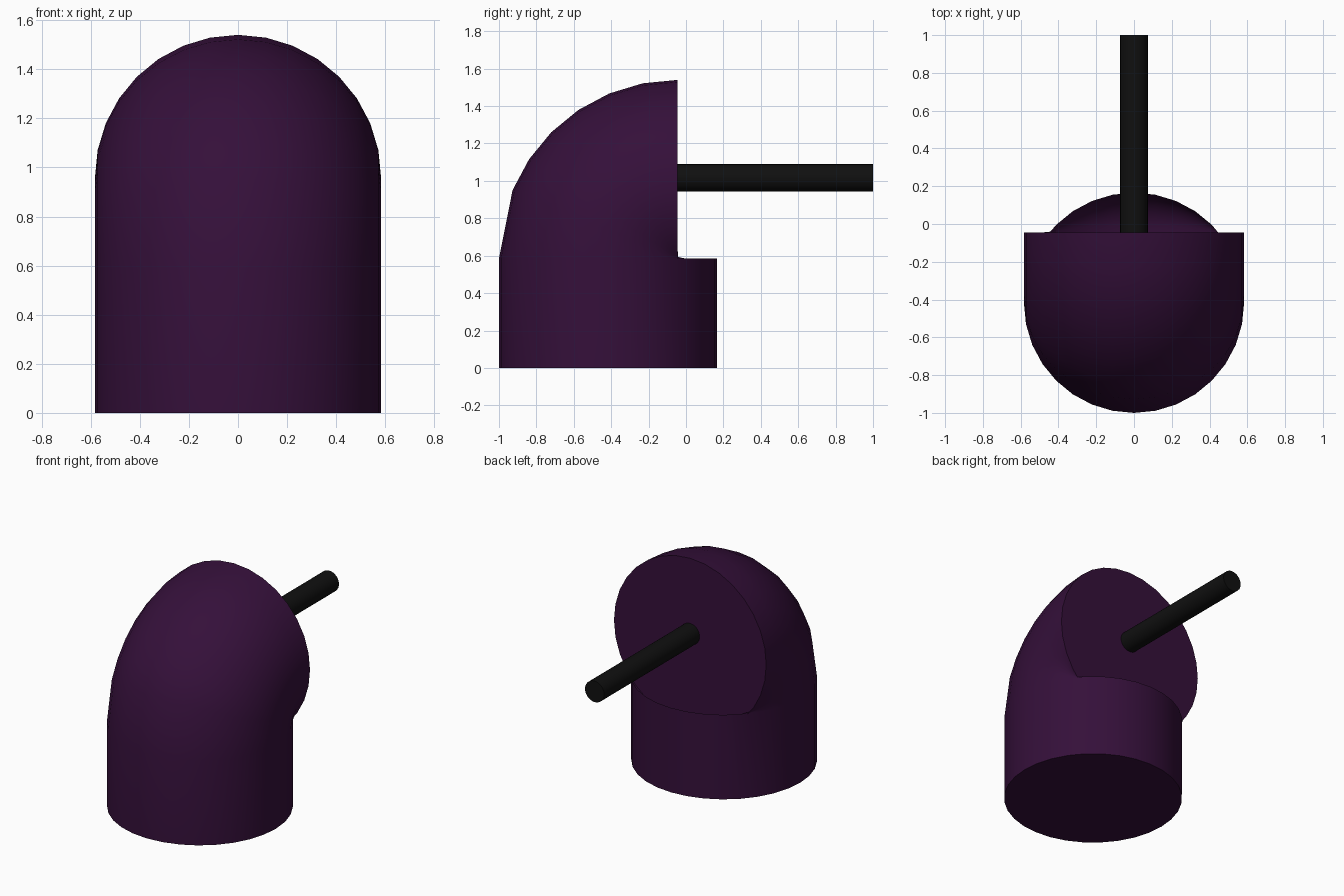
import bpy, bmesh
from math import cos, sin, pi, radians

if "Cube" in bpy.data.objects:
    bpy.data.objects.remove(bpy.data.objects["Cube"])

SIDES = 32
R = 0.583                    # pipe radius
PY, PZ = -0.045, 0.585       # bend pivot
BEND = 0.372                 # bend radius, tighter than the pipe, so the inside folds in


def material(name, color):
    m = bpy.data.materials.new(name)
    m.diffuse_color = (*color, 1)
    m.use_nodes = True
    m.node_tree.nodes["Principled BSDF"].inputs["Base Color"].default_value = m.diffuse_color
    return m


def finish(name, bm, mat):
    bmesh.ops.recalc_face_normals(bm, faces=bm.faces)
    me = bpy.data.meshes.new(name)
    bm.to_mesh(me)
    bm.free()
    ob = bpy.data.objects.new(name, me)
    bpy.context.collection.objects.link(ob)
    me.materials.append(mat)
    bpy.ops.object.select_all(action='DESELECT')
    ob.select_set(True)
    bpy.context.view_layer.objects.active = ob
    bpy.ops.object.shade_smooth_by_angle(angle=radians(30))


def tube(name, rings, mat):
    bm = bmesh.new()
    loops = [[bm.verts.new(p) for p in ring] for ring in rings]
    for a, b in zip(loops, loops[1:]):
        for i in range(SIDES):
            j = (i + 1) % SIDES
            bm.faces.new((a[i], a[j], b[j], b[i]))
    bm.faces.new(loops[0][::-1])
    bm.faces.new(loops[-1])
    finish(name, bm, mat)


def bend_ring(t, drop=0.0):
    ring = []
    for i in range(SIDES):
        u = 2 * pi * i / SIDES
        d = BEND + R * sin(u)            # signed distance from the pivot
        ring.append((R * cos(u), PY - d * cos(t), PZ + d * sin(t) - drop))
    return ring


purple = material("dark_purple", (0.035, 0.005, 0.042))
black = material("black", (0.005, 0.005, 0.005))

# Upright pipe turning into a horizontal elbow
angles = [0] + [11.25 * k for k in range(2, 9)]
tube("elbow_body", [bend_ring(0, PZ)] + [bend_ring(radians(a)) for a in angles], purple)

# Thin rod out of the elbow face
r = 0.073
tube("rod", [[(r * cos(2 * pi * i / SIDES), y, 1.016 + r * sin(2 * pi * i / SIDES))
              for i in range(SIDES)] for y in (PY, 1.0)], black)
